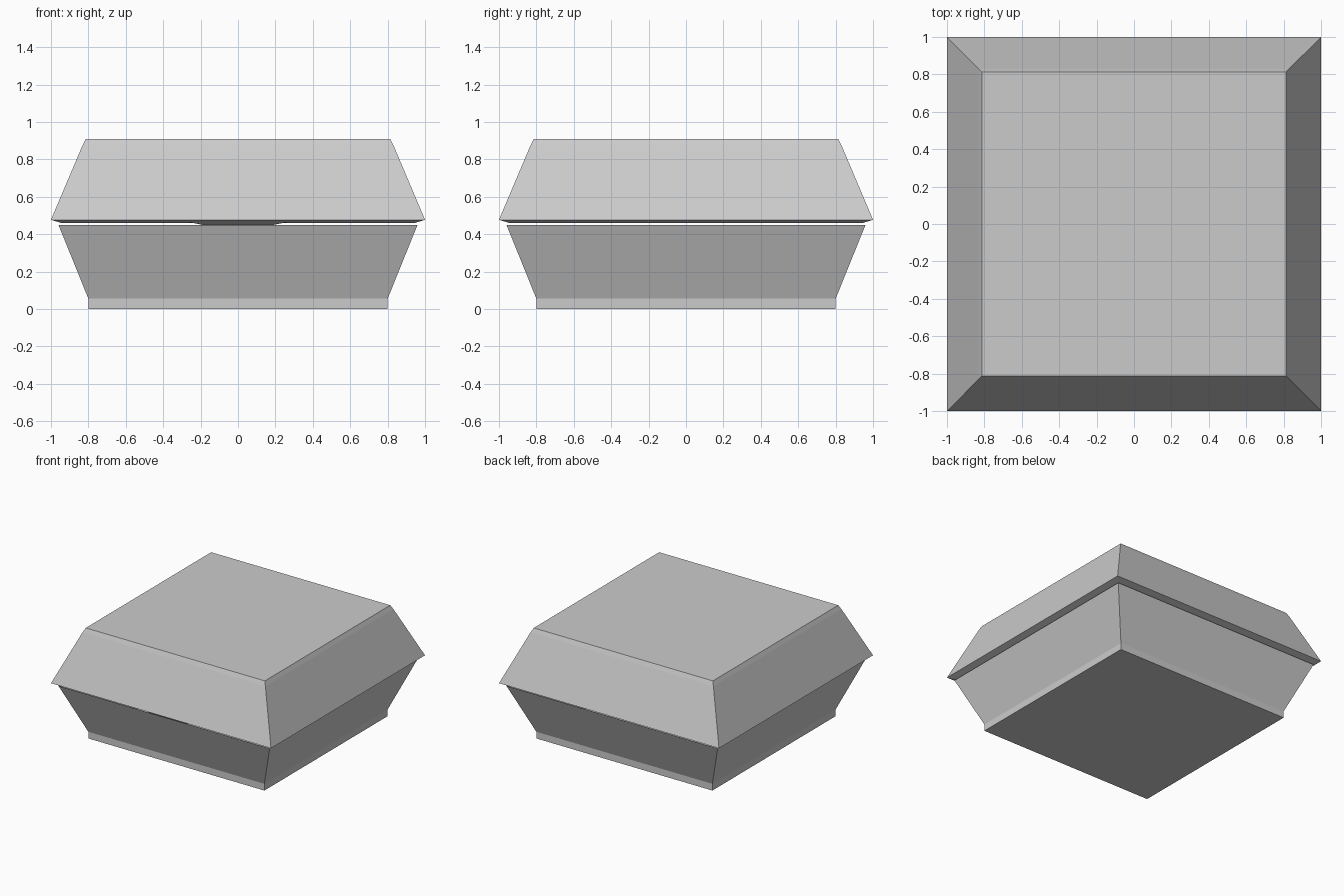
import bpy
import bmesh

if "Cube" in bpy.data.objects:
    bpy.data.objects.remove(bpy.data.objects["Cube"])


def square_shell(name, profile, cap_index):
    """Loft square rings (half_width, z) bottom to top and close one end."""
    bm = bmesh.new()
    rings = [[bm.verts.new((sx * w, sy * w, z))
              for sx, sy in ((-1, -1), (1, -1), (1, 1), (-1, 1))]
             for w, z in profile]
    for low, high in zip(rings, rings[1:]):
        for i in range(4):
            j = (i + 1) % 4
            bm.faces.new((low[i], low[j], high[j], high[i]))
    cap = rings[cap_index]
    bm.faces.new(cap if cap_index else cap[::-1])
    return finish(bm, name)


def finish(bm, name):
    mesh = bpy.data.meshes.new(name)
    bm.to_mesh(mesh)
    bm.free()
    obj = bpy.data.objects.new(name, mesh)
    bpy.context.collection.objects.link(obj)
    return obj


# Open tray with a short upright foot
square_shell("box_base", [(0.80, 0.0), (0.80, 0.055), (0.96, 0.45)], 0)

# Lid with an inward flange at the rim and a softened top edge
square_shell("box_lid", [(0.945, 0.46), (1.0, 0.477), (0.831, 0.876), (0.814, 0.91)], -1)

# Front closing tab, tapering down from the lid flange into the tray
bm = bmesh.new()
rows = [(0.28, -0.975, 0.468), (0.19, -0.93, 0.45), (0.17, -0.90, 0.41)]
edges = [(bm.verts.new((-x, y, z)), bm.verts.new((x, y, z))) for x, y, z in rows]
for a, b in zip(edges, edges[1:]):
    bm.faces.new((b[0], b[1], a[1], a[0]))
finish(bm, "closing_tab")
